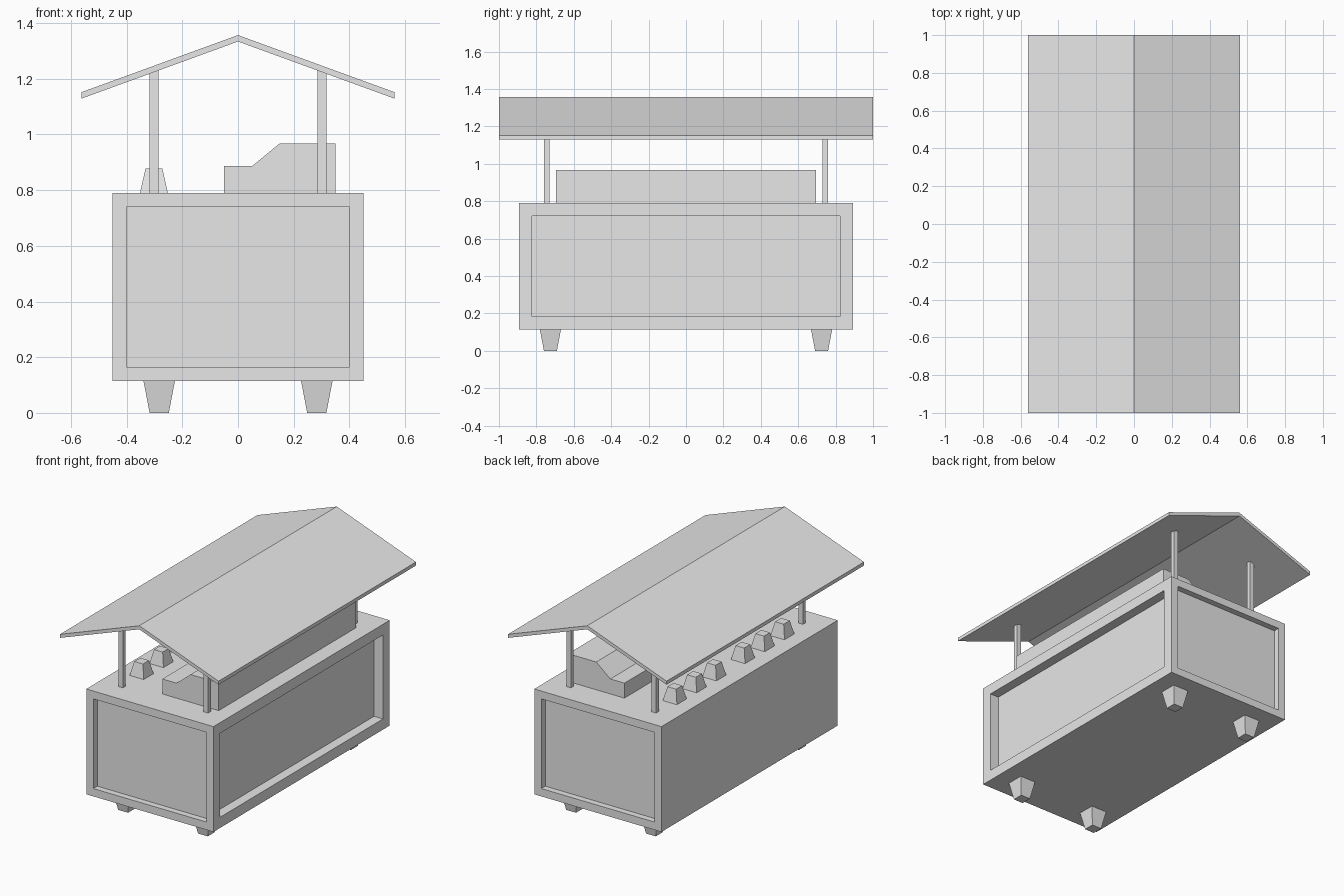
import bpy
import bmesh
from mathutils import Vector

cube = bpy.data.objects.get("Cube")
if cube:
    bpy.data.objects.remove(cube, do_unlink=True)

grey = bpy.data.materials.new("plain_grey")
grey.use_nodes = True
GREY = (0.8, 0.8, 0.8, 1)
grey.diffuse_color = GREY
grey.node_tree.nodes["Principled BSDF"].inputs["Base Color"].default_value = GREY


def finish(name, bm):
    bmesh.ops.recalc_face_normals(bm, faces=bm.faces)
    mesh = bpy.data.meshes.new(name)
    bm.to_mesh(mesh)
    bm.free()
    mesh.materials.append(grey)
    obj = bpy.data.objects.new(name, mesh)
    bpy.context.collection.objects.link(obj)
    return obj


def tapered_box(bm, x, y, z0, z1, bottom, top):
    """Box centred on x, y with (width, depth) given at each end."""
    for v in bmesh.ops.create_cube(bm, size=1)["verts"]:
        upper = v.co.z > 0
        w, d = top if upper else bottom
        v.co = (x + v.co.x * w, y + v.co.y * d, z1 if upper else z0)


def extrude_profile(name, points, half_length):
    """Closed x, z outline swept along y."""
    bm = bmesh.new()
    face = bm.faces.new([bm.verts.new((x, -half_length, z)) for x, z in points])
    swept = bmesh.ops.extrude_face_region(bm, geom=[face])["geom"]
    verts = [g for g in swept if isinstance(g, bmesh.types.BMVert)]
    bmesh.ops.translate(bm, verts=verts, vec=(0, 2 * half_length, 0))
    return finish(name, bm)


def recess(bm, normal, border, depth):
    """Frame one outer side and push its panel straight in."""
    n = Vector(normal)
    bm.normal_update()
    face = max(bm.faces, key=lambda f: f.normal.dot(n) * 10 + f.calc_center_median().dot(n))
    bmesh.ops.inset_individual(bm, faces=[face], thickness=border)
    panel = bmesh.ops.extrude_discrete_faces(bm, faces=[face])["faces"][0]
    bmesh.ops.translate(bm, verts=panel.verts, vec=-n * depth)


# Counter body with recessed panels at both ends and on one long side
BASE, TOP = 0.115, 0.79
bm = bmesh.new()
tapered_box(bm, 0, 0, BASE, TOP, (0.902, 1.785), (0.902, 1.785))
recess(bm, (0, -1, 0), 0.071, 0.04)
recess(bm, (0, 1, 0), 0.071, 0.04)
recess(bm, (1, 0, 0), 0.097, 0.063)
finish("counter_body", bm)

# Tapered feet and roof posts at the four corners
for side, sx in (("left", 1), ("right", -1)):
    for end, sy in (("front", -1), ("back", 1)):
        bm = bmesh.new()
        tapered_box(bm, sx * 0.283, sy * 0.725, 0, BASE, (0.069, 0.069), (0.113, 0.113))
        finish(f"foot_{end}_{side}", bm)
        bm = bmesh.new()
        tapered_box(bm, sx * 0.302, sy * 0.744, TOP, 1.229, (0.032, 0.028), (0.032, 0.028))
        finish(f"post_{end}_{side}", bm)

# Stepped display block with a sloping face
extrude_profile("display_block", [(-0.05, TOP), (0.35, TOP), (0.35, 0.968),
                                  (0.15, 0.968), (0.05, 0.886), (-0.05, 0.886)], 0.695)

# Row of tapered stands along the plain side
for i, y in enumerate((-0.545, -0.345, -0.145, 0.145, 0.345, 0.545)):
    bm = bmesh.new()
    tapered_box(bm, -0.302, y, TOP, 0.877, (0.1, 0.1), (0.061, 0.061))
    finish(f"counter_stand_{i + 1}", bm)

# Thin gabled roof
extrude_profile("gabled_roof", [(-0.562, 1.129), (0, 1.334), (0.562, 1.129),
                                (0.562, 1.152), (0, 1.357), (-0.562, 1.152)], 1)
